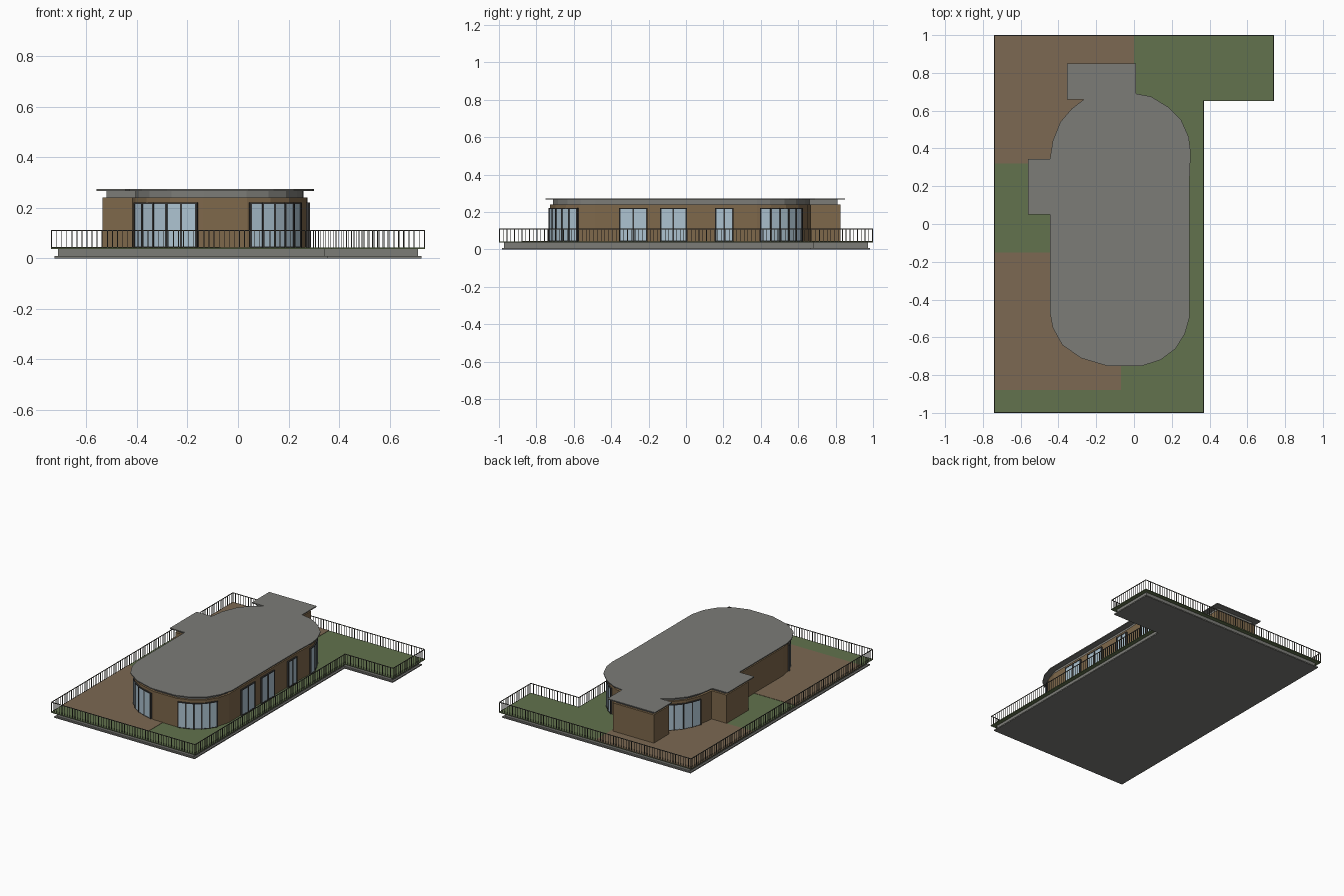
import bpy, bmesh, math
from mathutils import Vector as V

if "Cube" in bpy.data.objects:
    bpy.data.objects.remove(bpy.data.objects["Cube"])


def mat(name, c):
    m = bpy.data.materials.new(name)
    m.diffuse_color = (*c, 1)
    m.use_nodes = True
    m.node_tree.nodes["Principled BSDF"].inputs["Base Color"].default_value = m.diffuse_color
    return m


GREY = mat("roof grey", (0.20, 0.20, 0.185))
WALL = mat("wall brown", (0.21, 0.138, 0.07))
DECK = mat("deck brown", (0.20, 0.14, 0.085))
GRASS = mat("grass green", (0.122, 0.17, 0.075))
GLASS = mat("glass blue", (0.42, 0.55, 0.64))
FRAME = mat("frame dark", (0.04, 0.04, 0.04))
RAIL = mat("railing dark", (0.085, 0.08, 0.065))


def prism(bm, pts, z0, z1):
    """Closed upright prism from a counter-clockwise outline."""
    lo = [bm.verts.new((p[0], p[1], z0)) for p in pts]
    hi = [bm.verts.new((p[0], p[1], z1)) for p in pts]
    bm.faces.new(lo[::-1])
    bm.faces.new(hi)
    n = len(pts)
    for i in range(n):
        j = (i + 1) % n
        bm.faces.new((lo[i], lo[j], hi[j], hi[i]))


def bar(bm, p, q, w, z0, z1):
    """Upright strip of thickness w from p to q."""
    d = (q - p).normalized()
    s = V((d.y, -d.x)) * w / 2
    prism(bm, [p + s, q + s, q - s, p - s], z0, z1)


def finish(bm, name, material):
    me = bpy.data.meshes.new(name)
    bm.to_mesh(me)
    bm.free()
    me.materials.append(material)
    ob = bpy.data.objects.new(name, me)
    bpy.context.collection.objects.link(ob)
    return ob


def solid(name, outlines, z0, z1, material):
    bm = bmesh.new()
    for o in outlines:
        prism(bm, o, z0, z1)
    return finish(bm, name, material)


def inset(pts, d):
    """Move a counter-clockwise outline inwards by d."""
    pts = [V(p) for p in pts]
    out = []
    for i, p in enumerate(pts):
        a = (p - pts[i - 1]).normalized()
        b = (pts[(i + 1) % len(pts)] - p).normalized()
        na, nb = V((-a.y, a.x)), V((-b.y, b.x))
        out.append(p + (na + nb) * d / (1 + na.dot(nb)))
    return out


def rect(x0, x1, y0, y1):
    return [(x0, y0), (x1, y0), (x1, y1), (x0, y1)]


# Platform: foot plate, slab, lawn and deck areas
site = [(-.74, -1), (.37, -1), (.37, .65), (.74, .65), (.74, 1), (-.74, 1)]
solid("foot_plate", [inset(site, .015)], 0, .008, GREY)
solid("slab", [inset(site, .028)], .008, .037, GREY)
solid("lawn", [site], .037, .042, GRASS)
solid("deck", [rect(-.74, 0, .32, 1), rect(-.74, -.07, -.88, -.15)], .042, .044, DECK)

# Railing: slender balusters and a top rail
bm = bmesh.new()
line = inset(site, .003)
for i, p in enumerate(line):
    q = line[(i + 1) % len(line)]
    bar(bm, p, q, .004, .107, .111)
    d = (q - p).normalized()
    n = round((q - p).length / .02)
    for k in range(n):
        c = p.lerp(q, k / n)
        bar(bm, c - d * .0015, c + d * .0015, .003, .042, .107)
finish(bm, "railing", RAIL)

# House: rounded hall with two square annexes
hall = [(-.445, -.47), (-.43, -.55), (-.38, -.64), (-.28, -.71), (-.14, -.752),
        (.04, -.752), (.14, -.72), (.22, -.66), (.27, -.58), (.295, -.49),
        (.295, .25), (.3, .38), (.29, .46), (.25, .55), (.18, .62), (.09, .675),
        (.01, .69), (-.14, .70), (-.265, .66), (-.33, .61), (-.39, .54),
        (-.43, .44), (-.445, .345)]


def plan(d):
    return [inset(hall, d),
            rect(-.56 + d, -.3, .05 + d, .345 - d),
            rect(-.355 + d, .01 - d, .66, .85 - d)]


def merged(name, d, z0, z1, material):
    """Hall and annexes joined into one level."""
    hall_part, *annexes = plan(d)
    ob = solid(name, [hall_part], z0, z1, material)
    for a in annexes:
        # Annex roofs reach well into the hall so the level closes
        cut = solid(name + "_helper", [a], z0, z1, material)
        m = ob.modifiers.new("join", 'BOOLEAN')
        m.operation, m.solver, m.object = 'UNION', 'EXACT', cut
        cut.hide_render = True
        cut.hide_viewport = True
    dg = bpy.context.evaluated_depsgraph_get()
    me = bpy.data.meshes.new_from_object(ob.evaluated_get(dg))
    ob.modifiers.clear()
    ob.data = me
    for h in [o for o in bpy.data.objects if o.name.startswith(name + "_helper")]:
        bpy.data.objects.remove(h)


merged("walls", .025, .042, .24, WALL)
merged("fascia", .04, .24, .266, GREY)
merged("roof", 0, .266, .273, GREY)

# Windows: glass panes and frames following the hall wall
path = inset(hall, .025 - .004)
path.append(path[0])
lengths = [(b - a).length for a, b in zip(path, path[1:])]


def point(s):
    for i, L in enumerate(lengths):
        if s <= L:
            break
        s -= L
    return path[i].lerp(path[i + 1], min(s / L, 1))


def locate(x, y):
    total = sum(lengths)
    t = V((x, y))
    return min((total * k / 2000 for k in range(2000)),
               key=lambda s: (point(s) - t).length)


glass, frame = bmesh.new(), bmesh.new()
windows = [((-.405, -.55), (-.165, -.725), 5), ((.05, -.73), (.25, -.585), 5),
           ((.27, -.355), (.27, -.21), 2), ((.27, -.135), (.27, 0), 2),
           ((.27, .16), (.27, .25), 2), ((.27, .40), (.15, .63), 5),
           ((-.27, .625), (-.41, .43), 4)]
for a, b, n in windows:
    s0, s1 = locate(*a), locate(*b)
    pts = [point(s0 + (s1 - s0) * k / n) for k in range(n + 1)]
    for p, q in zip(pts, pts[1:]):
        bar(glass, p, q, .008, .046, .215)
        bar(frame, p, q, .011, .215, .221)
        bar(frame, p, q, .011, .042, .046)
    for k, p in enumerate(pts):
        d = (pts[min(k + 1, n)] - pts[max(k - 1, 0)]).normalized() * .004
        bar(frame, p - d, p + d, .014, .042, .221)
finish(glass, "window_glass", GLASS)
finish(frame, "window_frames", FRAME)
